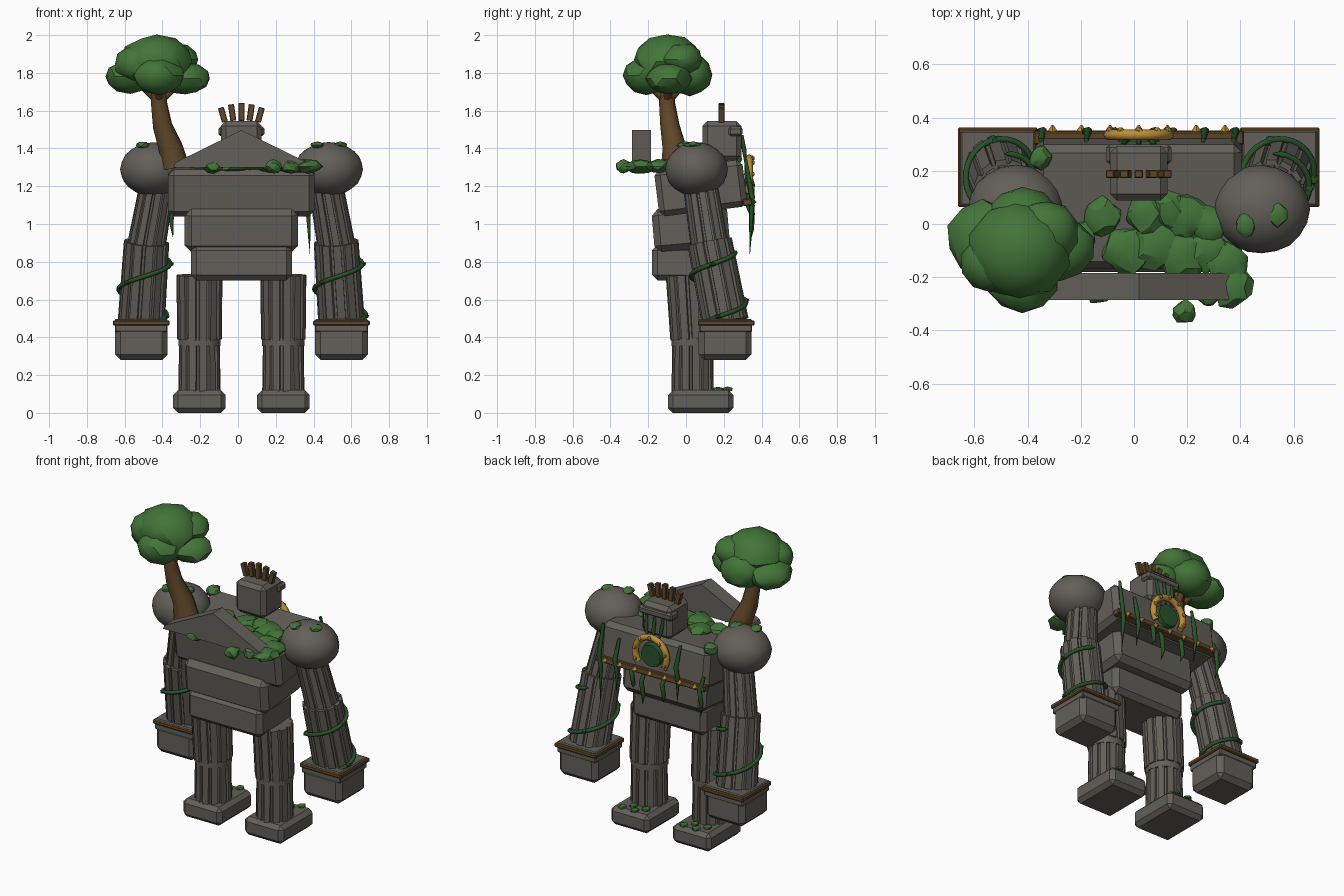
import bpy, bmesh, math, random
from mathutils import Vector

if "Cube" in bpy.data.objects:
    bpy.data.objects.remove(bpy.data.objects["Cube"])

random.seed(4)
CX = 0.018  # symmetry axis of the body


def material(name, col):
    m = bpy.data.materials.new(name)
    m.diffuse_color = (*col, 1)
    m.use_nodes = True
    m.node_tree.nodes["Principled BSDF"].inputs["Base Color"].default_value = m.diffuse_color
    return m


STONE = material("stone grey", (0.125, 0.115, 0.10))
WOOD = material("brown wood", (0.115, 0.062, 0.022))
GOLD = material("gold", (0.50, 0.27, 0.045))
LEAF = material("leaf green", (0.055, 0.175, 0.04))
VINE = material("dark vine green", (0.02, 0.085, 0.022))


def finish(name, bm, mat, loc=(0, 0, 0), smooth=None):
    bmesh.ops.recalc_face_normals(bm, faces=bm.faces[:])
    me = bpy.data.meshes.new(name)
    bm.to_mesh(me)
    bm.free()
    ob = bpy.data.objects.new(name, me)
    bpy.context.collection.objects.link(ob)
    me.materials.append(mat)
    ob.location = loc
    if smooth:
        bpy.ops.object.select_all(action='DESELECT')
        ob.select_set(True)
        bpy.context.view_layer.objects.active = ob
        bpy.ops.object.shade_smooth_by_angle(angle=math.radians(smooth))
    return ob


def block(name, loc, size, mat=STONE, bevel=0.025, rx=0, ry=0):
    bm = bmesh.new()
    bmesh.ops.create_cube(bm, size=1)
    bmesh.ops.scale(bm, vec=size, verts=bm.verts[:])
    if bevel:
        bmesh.ops.bevel(bm, geom=bm.edges[:], offset=bevel, segments=1, affect='EDGES')
    ob = finish(name, bm, mat, loc)
    ob.rotation_euler = (math.radians(rx), math.radians(ry), 0)
    return ob


def clump(name, loc, size, mat=LEAF, sub=2, jitter=0.1, smooth=30):
    bm = bmesh.new()
    bmesh.ops.create_icosphere(bm, subdivisions=sub, radius=1)
    for v in bm.verts:
        v.co *= 1 + random.uniform(-jitter, jitter)
        v.co = Vector((v.co.x * size[0], v.co.y * size[1], v.co.z * size[2]))
    return finish(name, bm, mat, loc, smooth)


def column(name, p0, p1, r0, r1, mat=STONE, flutes=12, depth=0.88):
    """Cylinder between two points; flutes=0 leaves it plain."""
    p0, p1 = Vector(p0), Vector(p1)
    pts = []
    if flutes:
        for i in range(flutes):
            for f, k in ((0, 1), (0.66, 1), (0.72, depth), (0.94, depth)):
                pts.append(((i + f) / flutes * math.tau, k))
    else:
        pts = [(i / 12 * math.tau, 1) for i in range(12)]
    bm = bmesh.new()
    rings = []
    for z, r in ((0, r0), ((p1 - p0).length, r1)):
        rings.append([bm.verts.new((r * k * math.cos(a), r * k * math.sin(a), z)) for a, k in pts])
    n = len(pts)
    for i in range(n):
        j = (i + 1) % n
        bm.faces.new((rings[0][i], rings[0][j], rings[1][j], rings[1][i]))
    bm.faces.new(rings[0])
    bm.faces.new(rings[1])
    ob = finish(name, bm, mat, p0, 35)
    ob.rotation_mode = 'QUATERNION'
    ob.rotation_quaternion = (p1 - p0).to_track_quat('Z', 'Y')
    return ob


def tube(name, pts, radii, mat, cap=True):
    cu = bpy.data.curves.new(name, 'CURVE')
    cu.dimensions = '3D'
    cu.bevel_depth = 1
    cu.bevel_resolution = 2
    cu.use_fill_caps = cap
    sp = cu.splines.new('POLY')
    sp.points.add(len(pts) - 1)
    for p, co, r in zip(sp.points, pts, radii):
        p.co = (*co, 1)
        p.radius = r
    cu.materials.append(mat)
    ob = bpy.data.objects.new(name, cu)
    bpy.context.collection.objects.link(ob)
    return ob


# Legs, feet and arms, one pair per side
for s, side in ((-1, "left"), (1, "right")):
    lx = CX + s * 0.222
    block(side + "_foot", (lx, 0.078, 0.06), (0.278, 0.345, 0.12))
    column(side + "_shin", (lx, 0.035, 0.11), (lx, 0.035, 0.365), 0.112, 0.108)
    column(side + "_knee", (lx, 0.034, 0.355), (lx, 0.034, 0.395), 0.112, 0.112, flutes=0)
    column(side + "_thigh", (lx, 0.035, 0.39), (lx, 0.015, 0.73), 0.118, 0.122)
    for k in range(4):
        clump(side + "_foot_moss", (lx - 0.07 + k * 0.045, 0.17 + 0.05 * (k % 2), 0.125),
              (0.028, 0.03, 0.014), sub=1)

    clump(side + "_shoulder", (CX + s * 0.462, 0.055, 1.29), (0.18, 0.166, 0.143), STONE, 3, 0.012, 40)
    up = Vector((CX + s * 0.44, 0.07, 1.24))
    elbow = Vector((CX + s * 0.502, 0.125, 0.89))
    wrist = Vector((CX + s * 0.53, 0.208, 0.48))
    column(side + "_upper_arm", up, elbow, 0.092, 0.102)
    column(side + "_forearm", elbow + Vector((0, 0, 0.015)), wrist, 0.12, 0.125)
    hx = CX + s * 0.53
    block(side + "_hand", (hx, 0.207, 0.37), (0.28, 0.28, 0.18), bevel=0.03)
    block(side + "_cuff", (hx, 0.21, 0.462), (0.28, 0.28, 0.07), bevel=0.006)
    block(side + "_cuff_trim", (hx, 0.213, 0.476), (0.3, 0.3, 0.028), WOOD, 0.006)

    # Vine winding up the forearm
    pts, rad = [], []
    n = 44
    for i in range(n + 1):
        a = math.radians(-420 + 510 * i / n)
        z = 0.79 + a / math.tau * 0.27
        c = wrist.lerp(elbow, (z - wrist.z) / (elbow.z - wrist.z))
        pts.append((c.x + 0.132 * math.cos(a), c.y + 0.132 * math.sin(a), z))
        rad.append(0.012 if 0 < i < n else 0.003)
    tube(side + "_arm_vine", pts, rad, VINE)
    for i in (4, 14, 25, 36):
        clump(side + "_vine_leaf", pts[i], (0.022, 0.022, 0.014), VINE, 1)

    # Moss on the shoulder top
    for dx, dy in ((-0.06, -0.06), (0.06, -0.02)):
        clump(side + "_shoulder_moss", (CX + s * 0.462 + dx, 0.055 + dy, 1.418), (0.036, 0.045, 0.018))

# Torso
block("pelvis", (CX, -0.005, 0.795), (0.535, 0.35, 0.19), bevel=0.03)
block("waist", (CX, 0.025, 0.98), (0.60, 0.40, 0.23), bevel=0.035, rx=5)
block("chest", (CX, 0.078, 1.19), (0.775, 0.47, 0.25), bevel=0.03, rx=7)

# Gable slab behind the shoulders
bm = bmesh.new()
vs = [bm.verts.new((x, -0.285, z)) for x, z in
      ((-0.36, 1.30), (0.36, 1.30), (0.35, 1.325), (0, 1.497), (-0.35, 1.325))]
f = bm.faces.new(vs)
ex = bmesh.ops.extrude_face_region(bm, geom=[f])
bmesh.ops.translate(bm, vec=(0, 0.1, 0), verts=[g for g in ex["geom"] if isinstance(g, bmesh.types.BMVert)])
finish("gable", bm, STONE, (CX, 0, 0))

# Head with brow, beard and crown
block("head", (CX, 0.19, 1.44), (0.215, 0.205, 0.21), bevel=0.025)
block("brow", (CX, 0.262, 1.49), (0.245, 0.075, 0.05), bevel=0.012)
for x in (-0.06, 0, 0.06):
    tube("beard_vine", [(CX + x, 0.296, 1.47), (CX + x * 0.9, 0.308, 1.39), (CX + x * 0.6, 0.315, 1.31)],
         (0.008, 0.012, 0.003), VINE)
for i in range(-2, 3):
    block("crown_block", (CX + i * 0.049, 0.188, 1.594 - 0.004 * i * i),
          (0.032, 0.03, 0.095 - 0.008 * abs(i)), WOOD, 0.003, ry=8 * i)

# Beam across the chest with gold studs
block("chest_beam", (CX, 0.325, 1.115), (0.79, 0.05, 0.036), WOOD, 0.005, rx=7)
for i in range(-3, 4):
    bm = bmesh.new()
    bmesh.ops.create_cone(bm, cap_ends=True, segments=4, radius1=0.02, radius2=0.003, depth=0.025)
    ob = finish("beam_stud", bm, GOLD, (CX + i * 0.108, 0.36, 1.117))
    ob.rotation_euler = (math.radians(-90), 0, 0)

# Gold arch with a green disc inside
arch = []
for i in range(21):
    a = math.radians(-35 + 250 * i / 20)
    arch.append((CX + 0.113 * math.cos(a), 0.335, 1.235 + 0.113 * math.sin(a)))
tube("gold_arch", arch, [0.02] * 21, GOLD)
for i in range(1, 20, 3):
    x, y, z = arch[i]
    clump("arch_knob", (x, y + 0.015, z), (0.016, 0.016, 0.016), GOLD, 1, 0)
bm = bmesh.new()
bmesh.ops.create_cone(bm, cap_ends=True, segments=20, radius1=0.078, radius2=0.07, depth=0.03)
disc = finish("green_disc", bm, VINE, (CX, 0.325, 1.23))
disc.rotation_euler = (math.radians(-90), 0, 0)

# Vines hanging over the chest
for x, top, low in ((-0.35, 1.18, 0.93), (-0.18, 1.34, 0.98), (-0.08, 1.12, 0.95), (0.07, 1.12, 0.90),
                    (0.14, 1.13, 0.99), (0.26, 1.27, 0.93), (0.375, 1.34, 0.84)):
    m = top * 0.55 + low * 0.45
    tube("hanging_vine", [(x, 0.315, top), (x + 0.008, 0.35, m + 0.03), (x - 0.004, 0.347, m - 0.05),
                          (x + 0.006, 0.338, low)], (0.009, 0.015, 0.013, 0.001), VINE)

# Moss over the top of the torso
for x, y, r in ((-0.12, 0.03, 0.07), (0.05, 0.04, 0.08), (0.13, 0.05, 0.07), (0.2, 0.03, 0.08),
                (0.28, 0.0, 0.07), (-0.03, -0.1, 0.09), (0.08, -0.08, 0.09), (0.18, -0.12, 0.09),
                (0.27, -0.1, 0.08), (0.35, -0.15, 0.08), (0.37, -0.24, 0.075), (0.19, -0.33, 0.045),
                (-0.13, -0.25, 0.05), (0.28, -0.26, 0.05), (-0.2, -0.05, 0.06), (-0.35, 0.25, 0.045)):
    clump("torso_moss", (x, y, 1.315 + max(y, -0.1) * 0.1), (r, r, 0.036), jitter=0.16, smooth=25)

# Tree: leaning trunk, short branches, leaf canopy
tube("tree_trunk", [(-0.335, -0.055, 1.30), (-0.355, -0.06, 1.40), (-0.40, -0.085, 1.52),
                    (-0.418, -0.10, 1.64), (-0.42, -0.10, 1.78)],
     (0.08, 0.066, 0.053, 0.044, 0.042), WOOD)
for dx, dy in ((-0.09, 0.02), (0.09, 0.01), (0.0, -0.09), (0.02, 0.08)):
    tube("tree_branch", [(-0.418, -0.1, 1.65), (-0.418 + dx, -0.1 + dy, 1.73)], (0.026, 0.016), WOOD)
for loc, size in (((-0.43, -0.10, 1.86), (0.19, 0.18, 0.145)),
                  ((-0.57, -0.05, 1.78), (0.135, 0.14, 0.09)),
                  ((-0.28, -0.09, 1.77), (0.135, 0.12, 0.085)),
                  ((-0.42, -0.21, 1.785), (0.135, 0.125, 0.10)),
                  ((-0.42, 0.02, 1.79), (0.14, 0.12, 0.11)),
                  ((-0.54, -0.15, 1.85), (0.115, 0.11, 0.095)),
                  ((-0.33, -0.03, 1.87), (0.12, 0.12, 0.09))):
    clump("canopy_clump", loc, size, jitter=0.05)
